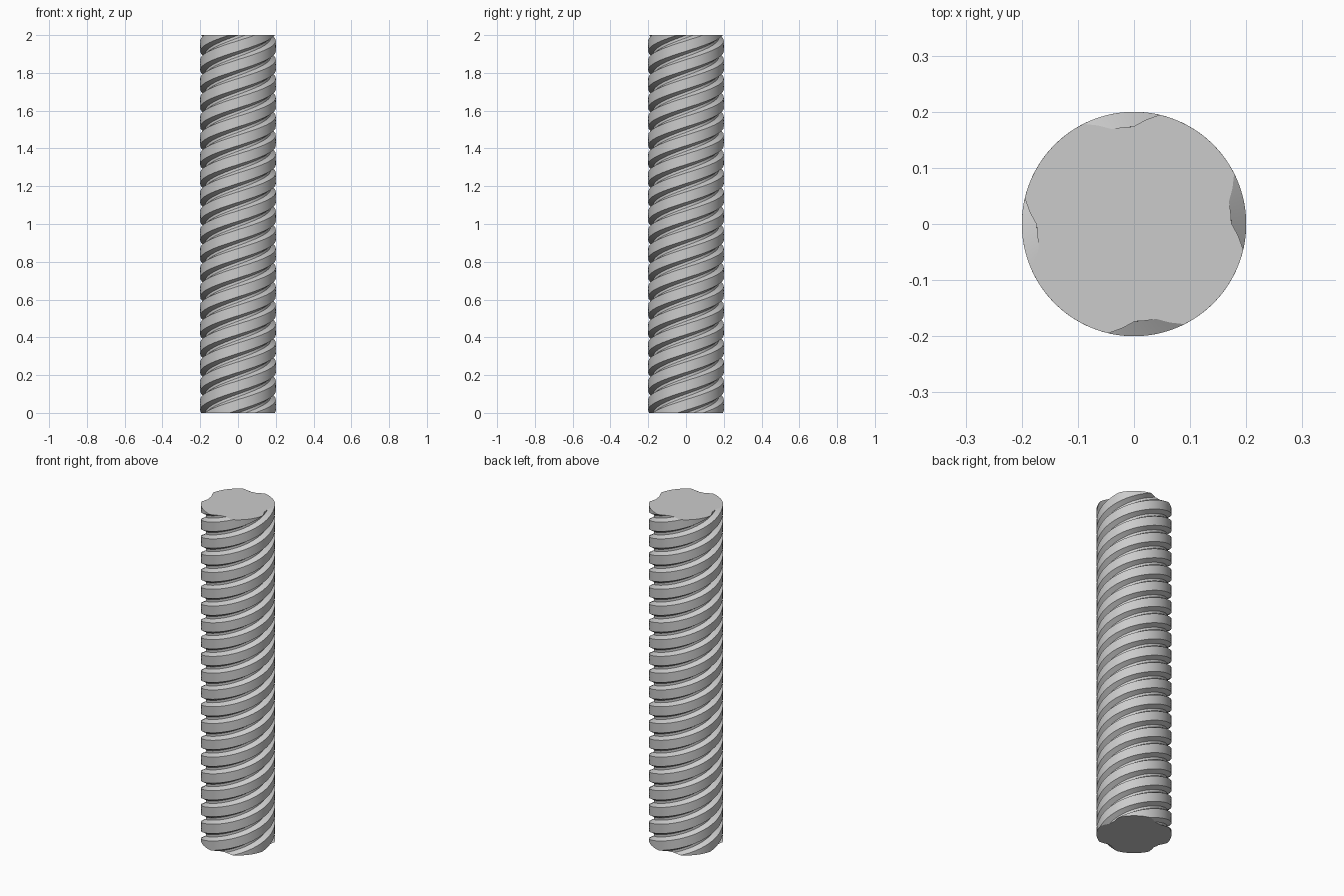
import bpy, bmesh
from math import radians, cos, sin, tau

cube = bpy.data.objects.get("Cube")
if cube:
    bpy.data.objects.remove(cube, do_unlink=True)

STARTS = 4              # parallel thread grooves
TURNS = 5
RINGS_PER_TURN = 96
HEIGHT = 2.0
OUTER, ROOT = 0.2, 0.1735
PHASE = 6.8             # angle of the first groove centre, degrees
HALF_TOP, HALF_FLOOR = 20.0, 6.3


def divide(a, b, n):
    """n points from a towards b, leaving out b."""
    return [tuple(p + (q - p) * k / n for p, q in zip(a, b)) for k in range(n)]


# Cross-section in polar form: groove flank, floor, flank, then crest
section = []
for s in range(STARTS):
    c = PHASE + s * 360 / STARTS
    corners = [(c - HALF_TOP, OUTER), (c - HALF_FLOOR, ROOT),
               (c + HALF_FLOOR, ROOT), (c + HALF_TOP, OUTER),
               (c + 360 / STARTS - HALF_TOP, OUTER)]
    for a, b, n in zip(corners, corners[1:], (2, 3, 2, 10)):
        section += divide(a, b, n)

# Right-handed twist of the section up the rod
bm = bmesh.new()
steps = TURNS * RINGS_PER_TURN
rings = []
for i in range(steps + 1):
    turn = tau * TURNS * i / steps
    rings.append([bm.verts.new((r * cos(radians(a) + turn),
                                r * sin(radians(a) + turn),
                                HEIGHT * i / steps)) for a, r in section])
for low, high in zip(rings, rings[1:]):
    for j in range(len(section)):
        k = (j + 1) % len(section)
        bm.faces.new((low[j], low[k], high[k], high[j]))

# Flat end faces
bm.faces.new(rings[-1])
bm.faces.new(rings[0][::-1])

mesh = bpy.data.meshes.new("threaded_rod")
bm.to_mesh(mesh)
bm.free()
rod = bpy.data.objects.new("threaded_rod", mesh)
bpy.context.collection.objects.link(rod)

# Plain grey metal
grey = bpy.data.materials.new("light_grey")
grey.use_nodes = True
colour = (0.6, 0.6, 0.6, 1)
grey.diffuse_color = colour
grey.node_tree.nodes["Principled BSDF"].inputs["Base Color"].default_value = colour
mesh.materials.append(grey)

# Smooth thread with sharp crest, root and end edges
bpy.ops.object.select_all(action="DESELECT")
rod.select_set(True)
bpy.context.view_layer.objects.active = rod
bpy.ops.object.shade_smooth_by_angle(angle=radians(25))
